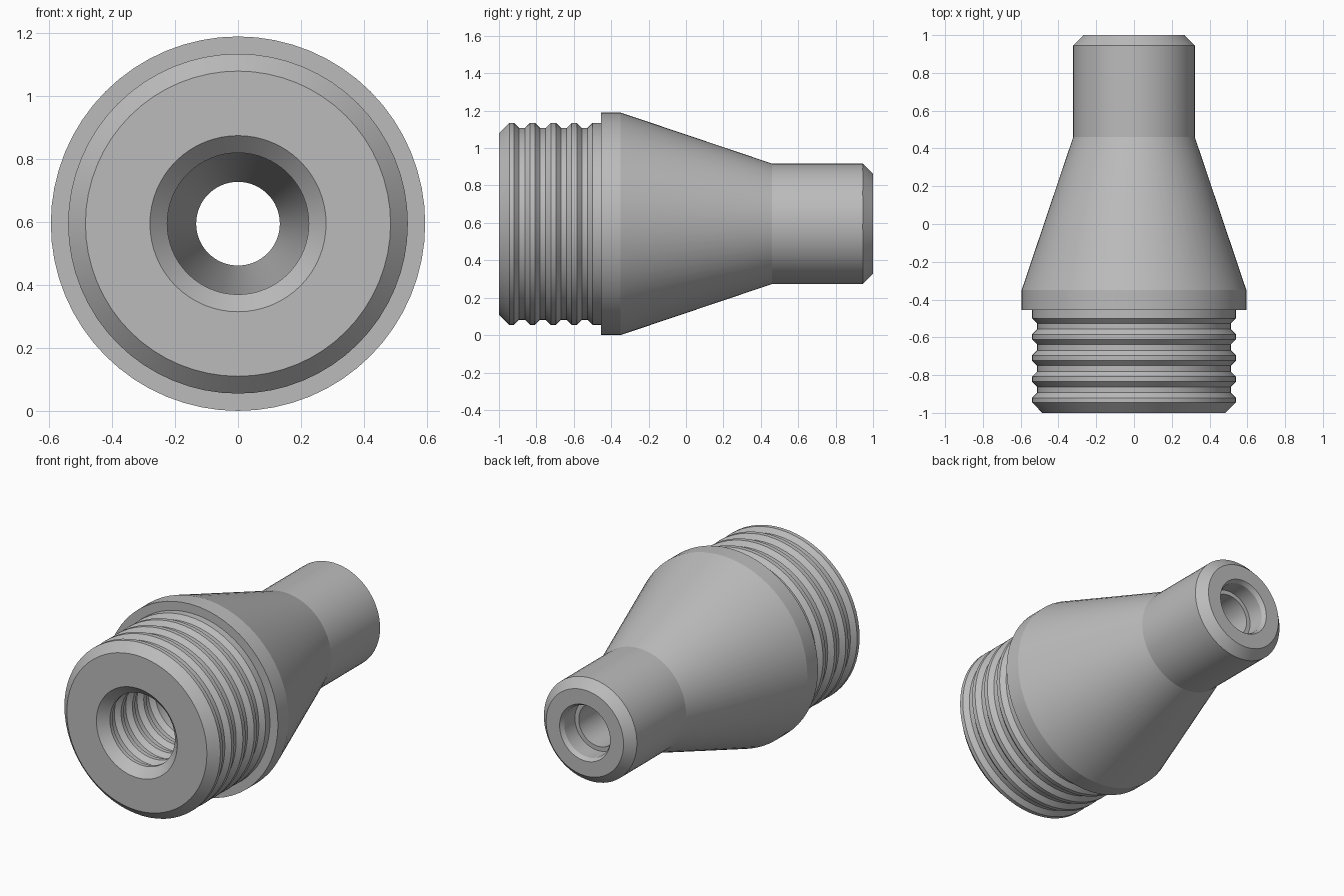
import bpy, bmesh, math
from mathutils import Vector

if "Cube" in bpy.data.objects:
    bpy.data.objects.remove(bpy.data.objects["Cube"])

AXIS = 0.595      # height of the centre line, equal to the largest radius
SEGMENTS = 64
PITCH = 0.112

grey = bpy.data.materials.new("plain grey")
grey.use_nodes = True
colour = (0.5, 0.5, 0.5, 1)
grey.diffuse_color = colour
grey.node_tree.nodes["Principled BSDF"].inputs["Base Color"].default_value = colour


def grooves(start, radius, depth, count=4):
    """Evenly spaced trapezoid grooves as (y, radius) points."""
    points = []
    for i in range(count):
        y = start + i * PITCH
        points += [(y, radius), (y + 0.027, radius + depth),
                   (y + 0.058, radius + depth), (y + 0.085, radius)]
    return points


def revolve(name, profile):
    """Spin a closed (y, radius) profile around the centre line."""
    bm = bmesh.new()
    verts = [bm.verts.new((0, y, AXIS + r)) for y, r in profile]
    edges = [bm.edges.new((v, verts[(i + 1) % len(verts)]))
             for i, v in enumerate(verts)]
    bmesh.ops.spin(bm, geom=verts + edges, cent=(0, 0, AXIS), axis=Vector((0, 1, 0)),
                   angle=math.tau, steps=SEGMENTS, use_duplicate=False)
    bmesh.ops.remove_doubles(bm, verts=bm.verts, dist=1e-4)
    bmesh.ops.recalc_face_normals(bm, faces=bm.faces)
    mesh = bpy.data.meshes.new(name)
    bm.to_mesh(mesh)
    bm.free()
    mesh.materials.append(grey)
    obj = bpy.data.objects.new(name, mesh)
    bpy.context.collection.objects.link(obj)
    bpy.ops.object.select_all(action="DESELECT")
    bpy.context.view_layer.objects.active = obj
    obj.select_set(True)
    bpy.ops.object.shade_smooth_by_angle(angle=math.radians(15))
    return obj


# Outside: ribbed plug, collar, taper and chamfered neck
outside = [(-1, 0.485), (-0.945, 0.54)]
outside += grooves(-0.92, 0.54, -0.027)
outside += [(-0.455, 0.54), (-0.455, 0.595), (-0.35, 0.595),
            (0.46, 0.322), (0.945, 0.322), (1, 0.268)]

# Inside: chamfered ribbed socket, tapered bore and neck recess
inside = [(-1, 0.28), (-0.945, 0.225)]
inside += grooves(-0.92, 0.225, 0.027)
inside += [(-0.455, 0.225), (0.46, 0.133), (0.87, 0.133),
           (0.87, 0.16), (0.975, 0.16), (1, 0.175)]

revolve("ribbed_nozzle", outside + inside[::-1])
